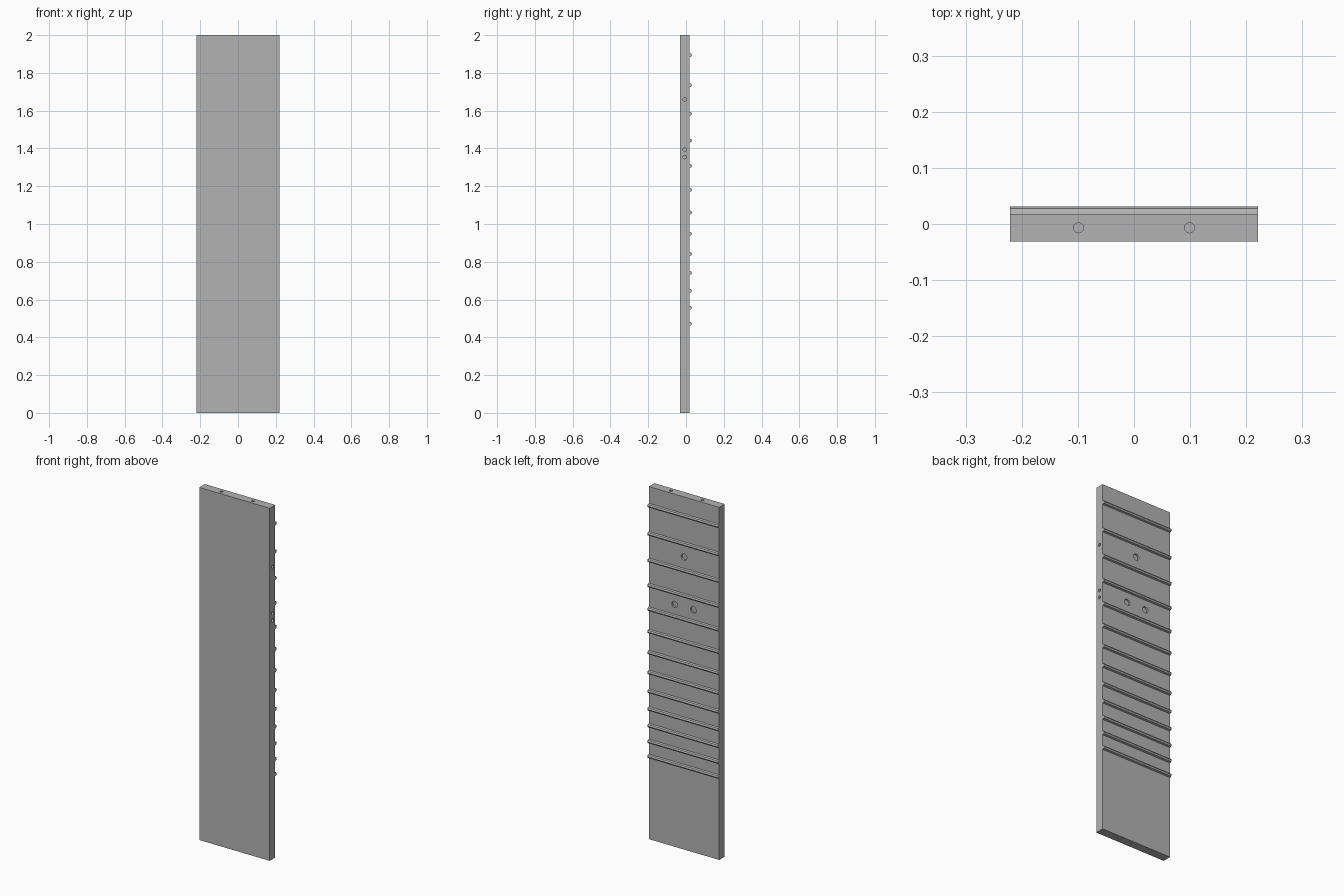
import bpy
import bmesh
import math
from mathutils import Vector

old = bpy.data.objects.get("Cube")
if old:
    bpy.data.objects.remove(old, do_unlink=True)

HALF_W, HEIGHT = 0.221, 2.0
FRONT, BACK = -0.0315, 0.018
MID = (FRONT + BACK) / 2
FIRST_FRET, SCALE_LENGTH = 1.894, 2.844

grey = bpy.data.materials.new("plain grey")
grey.use_nodes = True
colour = (0.45, 0.45, 0.45, 1)
grey.diffuse_color = colour
grey.node_tree.nodes["Principled BSDF"].inputs["Base Color"].default_value = colour


def make_object(name, bm):
    bmesh.ops.recalc_face_normals(bm, faces=bm.faces)
    mesh = bpy.data.meshes.new(name)
    bm.to_mesh(mesh)
    bm.free()
    mesh.materials.append(grey)
    obj = bpy.data.objects.new(name, mesh)
    bpy.context.collection.objects.link(obj)
    return obj


def extrude_profile(name, points):
    """Extrude a (y, z) outline across the full width."""
    bm = bmesh.new()
    face = bm.faces.new([bm.verts.new((-HALF_W, y, z)) for y, z in points])
    new = bmesh.ops.extrude_face_region(bm, geom=[face])["geom"]
    verts = [v for v in new if isinstance(v, bmesh.types.BMVert)]
    bmesh.ops.translate(bm, verts=verts, vec=(2 * HALF_W, 0, 0))
    return make_object(name, bm)


def fret_height(n):
    return FIRST_FRET - SCALE_LENGTH * (1 - 2 ** (-n / 12))


def drill(board, place, axis, radius, depth):
    """Cut a round blind hole into the board, from a point on its surface."""
    bm = bmesh.new()
    bmesh.ops.create_cone(bm, cap_ends=True, segments=20, radius1=radius,
                          radius2=radius, depth=2 * depth)
    cutter = make_object("hole_cutter", bm)
    cutter.hide_render = True
    cutter.location = place
    cutter.rotation_euler = Vector(axis).to_track_quat("Z", "Y").to_euler()
    mod = board.modifiers.new("hole", "BOOLEAN")
    mod.operation = "DIFFERENCE"
    mod.solver = "EXACT"
    mod.object = cutter
    bpy.context.view_layer.objects.active = board
    bpy.ops.object.modifier_apply(modifier=mod.name)
    bpy.data.objects.remove(cutter, do_unlink=True)


# Board
board = extrude_profile("neck_board", [(FRONT, 0), (BACK, 0),
                                       (BACK, HEIGHT), (FRONT, HEIGHT)])

# Marker holes in the playing face and the matching ones in the edge
single = (fret_height(1) + fret_height(2)) / 2
double = (fret_height(3) + fret_height(4)) / 2
for x, z in ((0, single), (-0.059, double), (0.059, double)):
    drill(board, (x, BACK, z), (0, 1, 0), 0.018, 0.01)
for z in (single, double - 0.02, double + 0.02):
    drill(board, (HALF_W, MID, z), (1, 0, 0), 0.009, 0.01)

# Rod holes in the top end
for x in (-0.099, 0.099):
    drill(board, (x, MID, HEIGHT), (0, 0, 1), 0.009, 0.1)

# Frets: half-round bars, closer together toward the bottom
for n in range(13):
    z = fret_height(n)
    arc = [(BACK + 0.0135 * math.sin(a), z + 0.011 * math.cos(a))
           for a in (math.pi * i / 4 for i in range(5))]
    sunk = [(BACK - 0.002, z - 0.011), (BACK - 0.002, z + 0.011)]
    extrude_profile(f"fret_{n}", arc + sunk)
